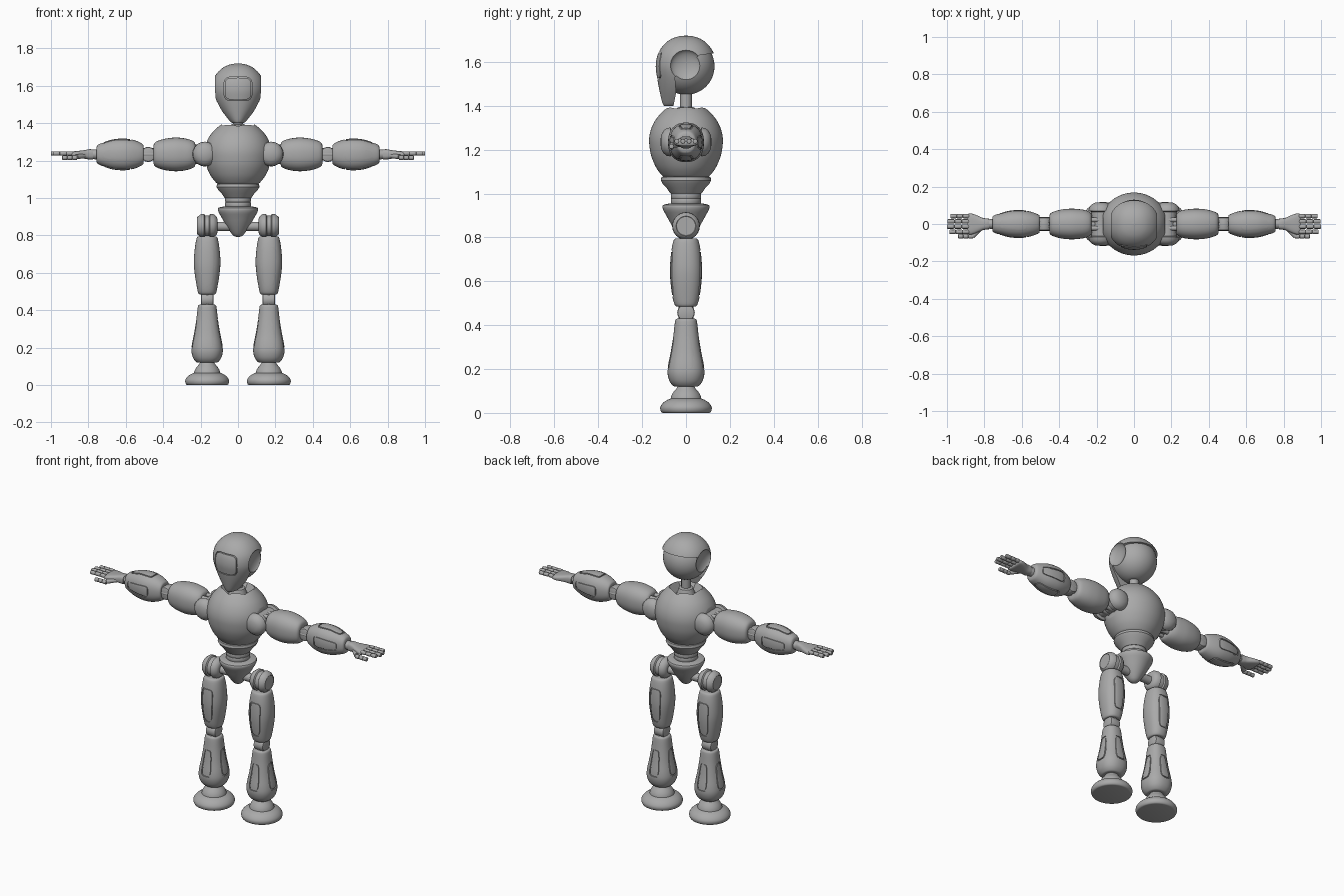
import bpy, bmesh, math
from mathutils import Matrix, Vector

if "Cube" in bpy.data.objects:
    bpy.data.objects.remove(bpy.data.objects["Cube"])

T = Matrix.Translation
ROT = lambda deg, ax: Matrix.Rotation(math.radians(deg), 4, ax)

grey = bpy.data.materials.new("plain_grey")
grey.diffuse_color = (0.4, 0.4, 0.4, 1)
grey.use_nodes = True
grey.node_tree.nodes["Principled BSDF"].inputs["Base Color"].default_value = grey.diffuse_color


def make(name, bm, M=Matrix()):
    bmesh.ops.remove_doubles(bm, verts=bm.verts, dist=1e-5)
    bmesh.ops.recalc_face_normals(bm, faces=bm.faces)
    bm.transform(M)
    me = bpy.data.meshes.new(name)
    bm.to_mesh(me)
    bm.free()
    ob = bpy.data.objects.new(name, me)
    bpy.context.collection.objects.link(ob)
    return ob


def smooth_rows(rows, k):
    # Catmull-Rom resampling of profile rows
    v = [Vector(r) for r in rows]
    out = []
    for i in range(len(v) - 1):
        a, b, c, d = v[max(i - 1, 0)], v[i], v[i + 1], v[min(i + 2, len(v) - 1)]
        for j in range(k):
            t = j / k
            out.append(0.5 * (2 * b + (c - a) * t + (2 * a - 5 * b + 4 * c - d) * t * t
                              + (3 * b - a - 3 * c + d) * t ** 3))
    return out + [v[-1]]


def sup(a, n):
    f = lambda u: math.copysign(abs(u) ** (2 / n), u)
    return f(math.cos(a)), f(math.sin(a))


def loft(name, rows, M=Matrix(), k=1, n=2, seg=40):
    # rows are (height, radius) or (height, x radius, y radius)
    rows = [(r[0], r[1], r[-1]) for r in rows]
    bm = bmesh.new()
    loops = []
    for z, rx, ry in smooth_rows(rows, k):
        ring = [sup(2 * math.pi * i / seg, n) for i in range(seg)]
        loops.append([bm.verts.new((max(rx, 0) * c, max(ry, 0) * s, z)) for c, s in ring])
    for a, b in zip(loops, loops[1:]):
        for i in range(seg):
            j = (i + 1) % seg
            bm.faces.new((a[i], a[j], b[j], b[i]))
    bm.faces.new(loops[0])
    bm.faces.new(loops[-1])
    return make(name, bm, M)


def disc(name, h, r, M, b=0.01, seg=28):
    # cylinder with rounded rims
    return loft(name, [(-h, r - b), (-h + b * .3, r - b * .3), (-h + b, r),
                       (h - b, r), (h - b * .3, r - b * .3), (h, r - b)], M, seg=seg)


def ring_cutter(w0, w1, z0, z1, near, far, angle, gap=0.007, n=4.5, seg=36):
    # rounded groove outline, pushed along local -y then turned about z
    bm = bmesh.new()
    zc, hz = (z0 + z1) / 2, (z1 - z0) / 2
    loops = []
    for g, y in ((0, near), (0, far), (-gap, far), (-gap, near)):
        loop = []
        for i in range(seg):
            c, s = sup(2 * math.pi * i / seg, n)
            w = w0 + (w1 - w0) * (s + 1) / 2 + g
            loop.append(bm.verts.new((w * c, -y, zc + (hz + g) * s)))
        loops.append(loop)
    for a, b in zip(loops, loops[1:] + loops[:1]):
        for i in range(seg):
            j = (i + 1) % seg
            bm.faces.new((a[i], a[j], b[j], b[i]))
    return make("cutter", bm, ROT(angle, 'Z'))


def prism(poly, half):
    # side outline of (y, z) points extruded across x
    bm = bmesh.new()
    f = bm.faces.new([bm.verts.new((-half, y, z)) for y, z in poly])
    e = bmesh.ops.extrude_face_region(bm, geom=[f])["geom"]
    bmesh.ops.translate(bm, vec=(2 * half, 0, 0),
                        verts=[v for v in e if isinstance(v, bmesh.types.BMVert)])
    return make("cutter", bm)


def cut(ob, cutter, op='DIFFERENCE', keep=False):
    m = ob.modifiers.new("cut", 'BOOLEAN')
    m.operation, m.object, m.solver = op, cutter, 'EXACT'
    dg = bpy.context.evaluated_depsgraph_get()
    me = bpy.data.meshes.new_from_object(ob.evaluated_get(dg))
    ob.modifiers.clear()
    ob.data = me
    if not keep:
        bpy.data.objects.remove(cutter)


def mirror(*obs):
    for ob in obs:
        ob.modifiers.new("mirror", 'MIRROR').use_bisect_axis[0] = False


def limb(name, rows, M, panel, angles, n=2.3):
    # shell with grooved panels over a slightly smaller core
    shell = loft(name, rows, k=4, n=n, seg=48)
    for a in angles:
        cut(shell, ring_cutter(*panel, far=0.2, angle=a))
    shell.data.transform(M)
    zc = (rows[0][0] + rows[-1][0]) / 2
    core = [(zc + (r[0] - zc) * .97, r[1] * .93, r[-1] * .93) for r in rows]
    mirror(shell, loft(name + "_core", core, M, k=4, n=n, seg=48))


def rods(name, z0, z1, spread, r, M):
    for i in range(6):
        a = math.radians(60 * i + 30)
        p = T((spread * math.cos(a), spread * math.sin(a), 0))
        mirror(loft(name, [(z0, r), (z1, r)], M @ p, seg=12))


# head: inner ball and face shell wrapping over the top
ball = [(1.58 - .13 * math.cos(math.radians(t)), .13 * math.sin(math.radians(t)))
        for t in range(15, 181, 5)]
skull = loft("skull", ball, seg=48)
face = loft("face_shell", [(1.40, .035, .10), (1.415, .053, .108), (1.47, .094, .121),
                           (1.53, .126, .132), (1.58, .139, .138), (1.63, .133, .13),
                           (1.67, .11, .108), (1.70, .075, .075), (1.715, .038, .038),
                           (1.72, 0, 0)], k=4, n=2.15, seg=56)
cut(face, prism([(.2, 1.65), (.06, 1.63), (0, 1.58), (-.05, 1.53), (-.045, 1.46), (-.055, 1.41),
                 (-.08, 1.3), (-.3, 1.3), (-.3, 1.9), (.2, 1.9)], .131), 'INTERSECT')
visor = ring_cutter(.075, .075, 1.52, 1.648, .07, .25, 0, gap=.005)
cut(face, visor)
for s in (-1, 1):
    dish = loft("cutter", [(-.035 * math.cos(t * math.pi / 16), .073 * math.sin(t * math.pi / 16))
                           for t in range(17)], T((s * .131, 0, 1.583)) @ ROT(90, 'Y'))
    cut(face, dish, keep=True)
    cut(skull, dish)

# neck
loft("neck", [(1.33, .027), (1.47, .027)], seg=24)
loft("neck_collar", [(1.33, .06), (1.375, .045), (1.39, .04), (1.395, .03)], seg=32)

# chest with flat sides and faceted neck opening
chest = loft("chest", [(1.075, .1), (1.085, .112), (1.12, .137), (1.17, .158), (1.22, .167),
                       (1.26, .167), (1.30, .157), (1.34, .136), (1.375, .105), (1.395, .08)],
             Matrix.Diagonal((1.07, 1, 1, 1)), k=4, seg=64)
cut(chest, prism([(-.3, 1), (.3, 1), (.3, 1.5), (-.3, 1.5)], .165), 'INTERSECT')
cut(chest, loft("cutter", [(1.345, .07), (1.43, .125)], ROT(30, 'Z'), seg=6))

# waist and pelvis
loft("waist_bowl", [(1.08, .095), (1.075, .112), (1.06, .115), (1.045, .107), (1.025, .088),
                    (1.005, .075), (1.0, .07)][::-1])
for z in (.965, .99):
    disc("spine_ring", .014, .069, T((0, 0, z)), b=.006, seg=40)
loft("pelvis", [(.79, 0), (.797, .022), (.82, .042), (.86, .068), (.90, .09), (.925, .104),
                (.943, .107), (.95, .098), (.955, .07)], k=2)

# hips
loft("hip_axle", [(-.14, .025), (.14, .025)], T((0, 0, .848)) @ ROT(90, 'Y'), seg=24)
HIP = T((.165, 0, .852)) @ ROT(90, 'Y')
mirror(loft("hip_joint", [(-.055, .035), (-.051, .048), (-.035, .061), (-.016, .063), (-.011, .055),
                          (.011, .055), (.016, .063), (.035, .061), (.051, .048), (.053, .045),
                          (.05, .043), (.05, 0)], HIP))

# legs
LEG = T((.165, 0, 0))
limb("thigh", [(.485, .035), (.49, .047, .05), (.53, .056, .062), (.60, .067, .071), (.66, .071, .073),
               (.73, .066, .068), (.785, .056, .057), (.795, .045)], LEG,
     (.034, .042, .53, .74, .03), (0, 180))
disc("knee_joint", .034, .04, LEG @ T((0, 0, .457)) @ ROT(90, 'Y'))
mirror(bpy.data.objects["knee_joint"])
rods("knee_rod", .42, .50, .026, .008, LEG)
limb("shin", [(.12, .045), (.123, .058), (.145, .075), (.18, .084), (.22, .081), (.28, .069),
              (.35, .058), (.41, .051), (.425, .047), (.43, .04)], LEG,
     (.037, .024, .195, .355, .042), (0, 90, 180, 270))
mirror(loft("ankle", [(.055, .072), (.075, .068), (.095, .057), (.113, .042), (.13, .035)],
            LEG, k=2),
       loft("foot", [(0, .105), (.004, .113), (.02, .118), (.035, .113), (.05, .1), (.06, .083),
                     (.065, .07)], LEG, k=2, seg=48))

# shoulders
ARM = T((0, 0, 1.233)) @ ROT(90, 'Y')
mirror(loft("shoulder_disc", [(-.117, 0), (-.114, .03), (-.104, .05), (-.088, .063), (-.07, .066),
                              (-.065, .05), (.065, .05), (.07, .066), (.088, .063), (.104, .05),
                              (.114, .03), (.117, 0)], T((.177, 0, 1.235)) @ ROT(90, 'X')))
mirror(loft("shoulder_core", [(.14, .04), (.26, .04)], ARM))
rods("shoulder_rod", .15, .27, .045, .013, ARM)

# arms
mirror(loft("upper_arm", [(.228, .055), (.235, .068, .063), (.26, .08, .074), (.30, .088, .08),
                          (.34, .09, .082), (.39, .084, .077), (.43, .072, .066), (.447, .06, .056),
                          (.452, .045)], ARM, k=3, n=2.3, seg=48))
mirror(disc("elbow_joint", .035, .04, T((.48, 0, 1.233)) @ ROT(90, 'X')))
rods("elbow_rod", .44, .53, .028, .009, ARM)
limb("forearm", [(.505, .042), (.51, .055, .05), (.54, .071, .062), (.58, .082, .072), (.62, .085, .075),
                 (.67, .08, .07), (.72, .064, .056), (.75, .05, .045), (.757, .035)], ARM,
     (.04, .028, .57, .725, .038), (0, 90, 180, 270))

# hands
mirror(loft("wrist", [(.74, .028), (.79, .024)], ARM, seg=24),
       loft("palm", [(.775, .026, .028), (.79, .028, .03), (.81, .025, .033), (.835, .021, .044),
                     (.865, .018, .055), (.885, .015, .055), (.89, .01, .05)], ARM, k=2, n=2.8))


def finger(name, x, y, z, length, r):
    for i in range(3):
        L = length / 3
        mirror(disc(name, L / 2, r, T((x + L * (i + .5), y, z)) @ ROT(90, 'Y'), b=.004, seg=12))


for y, length in ((-.042, .105), (-.014, .118), (.014, .115), (.042, .1)):
    finger("finger", .882, y, 1.238, length, .0115)
finger("thumb", .86, -.066, 1.215, .08, .012)
mirror(loft("thumb_base", [(0, .012), (.06, .013)],
            T((.82, -.025, 1.225)) @ ROT(-43, 'Z') @ ROT(95, 'Y'), seg=16))

# shared material and smooth shading
for ob in bpy.context.collection.objects:
    ob.data.materials.clear()
    ob.data.materials.append(grey)
    ob.select_set(True)
    bpy.context.view_layer.objects.active = ob
bpy.ops.object.shade_smooth_by_angle(angle=math.radians(35))
